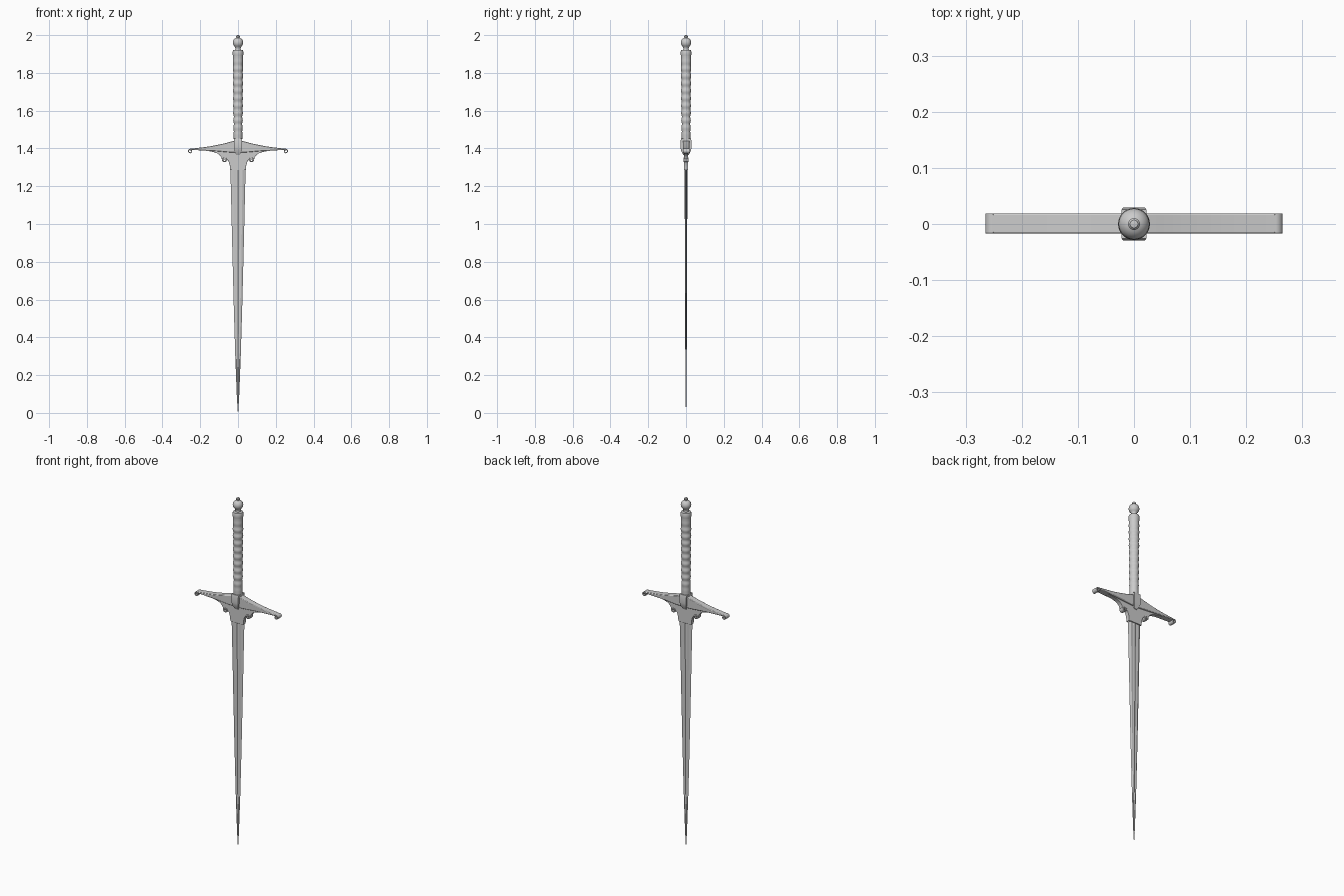
import bpy, bmesh, math
from mathutils import Vector

if "Cube" in bpy.data.objects:
    bpy.data.objects.remove(bpy.data.objects["Cube"])


def finish(name, bm, bevel=0.0, angle=35):
    bmesh.ops.recalc_face_normals(bm, faces=bm.faces)
    me = bpy.data.meshes.new(name)
    bm.to_mesh(me)
    bm.free()
    ob = bpy.data.objects.new(name, me)
    bpy.context.collection.objects.link(ob)
    bpy.ops.object.select_all(action='DESELECT')
    bpy.context.view_layer.objects.active = ob
    ob.select_set(True)
    bpy.ops.object.shade_smooth_by_angle(angle=math.radians(angle))
    if bevel:
        b = ob.modifiers.new("bevel", 'BEVEL')
        b.width, b.segments, b.limit_method = bevel, 2, 'ANGLE'
        b.angle_limit = math.radians(50)
    return ob


def loft(name, rings, angle=35):
    """Skin a stack of equal-length rings and cap both ends."""
    bm = bmesh.new()
    vs = [[bm.verts.new(p) for p in r] for r in rings]
    n = len(vs[0])
    for a, b in zip(vs, vs[1:]):
        for i in range(n):
            bm.faces.new((a[i], a[(i + 1) % n], b[(i + 1) % n], b[i]))
    bm.faces.new(vs[0])
    bm.faces.new(vs[-1])
    return finish(name, bm, 0, angle)


def lathe(name, prof, n=28):
    return loft(name, [[(r * math.cos(2 * math.pi * i / n), r * math.sin(2 * math.pi * i / n), z)
                        for i in range(n)] for r, z in prof])


def spline(pts, steps=5):
    """Smooth curve through (x, z) points."""
    p = [Vector(q) for q in pts]
    p = [2 * p[0] - p[1]] + p + [2 * p[-1] - p[-2]]
    out = []
    for a, b, c, d in zip(p, p[1:], p[2:], p[3:]):
        for k in range(steps):
            t = k / steps
            out.append(0.5 * (2 * b + (c - a) * t + (2 * a - 5 * b + 4 * c - d) * t * t
                              + (3 * b - a - 3 * c + d) * t ** 3))
    return out + [p[-2]]


def plate(name, outline, y0, y1, bevel):
    """Flat outline in x-z, extruded along y."""
    bm = bmesh.new()
    f = bm.faces.new([bm.verts.new((x, y0, z)) for x, z in outline])
    g = bmesh.ops.extrude_face_region(bm, geom=[f])['geom']
    bmesh.ops.translate(bm, vec=(0, y1 - y0, 0), verts=[v for v in g if isinstance(v, bmesh.types.BMVert)])
    return finish(name, bm, bevel)


def mirrored(side):
    return [(x, z) for x, z in side] + [(-x, z) for x, z in reversed(side) if x > 1e-6]


def scroll(name, cx, cz, r, start, turn, y0, y1, width):
    """Curled ribbon spiralling in towards (cx, cz)."""
    outer, inner = [], []
    n = 24
    for k in range(n + 1):
        t = k / n
        a = math.radians(start + turn * t)
        ro = r * (1 - 0.35 * t)
        ri = ro - width * (1 - 0.3 * t)
        outer.append((cx + ro * math.cos(a), cz + ro * math.sin(a)))
        inner.append((cx + ri * math.cos(a), cz + ri * math.sin(a)))
    return plate(name, outer + inner[::-1], y0, y1, 0.001)


def both_sides(fn, name, *args):
    ob = fn(name, *args)
    m = ob.modifiers.new("mirror", 'MIRROR')
    m.use_axis[0] = True
    return ob


# blade: flattened section with shallow hollows beside a central ridge
rings = []
for z, w, h in [(0, .0008, .0006), (.08, .006, .0025), (.3, .0145, .0038), (.55, .022, .005),
                (.9, .031, .0062), (1.2, .038, .0072), (1.3, .041, .0078), (1.39, .044, .008)]:
    half = [(w, 0), (w * .62, h * .75), (w * .22, h * .6), (0, h), (-w * .22, h * .6), (-w * .62, h * .75)]
    rings.append([(x, y, z) for x, y in half] + [(-x, -y, z) for x, y in half])
loft("blade", rings, 15)

# crossguard bar with swept arms
top = spline([(0, 1.445), (.03, 1.438), (.08, 1.425), (.15, 1.411), (.22, 1.402), (.254, 1.3985)])
low = spline([(.25, 1.392), (.2, 1.39), (.12, 1.386), (.05, 1.38), (0, 1.378)])
bar = [tuple(p) for p in top + low[:-1]] + [(0, 1.378)]
right_half = bar[1:-1]
outline = [bar[0]] + right_half + [bar[-1]] + [(-x, z) for x, z in reversed(right_half)]
plate("crossguard", outline, -.017, .019, .003)

# curled ends of the crossguard
both_sides(scroll, "guard_scroll", .2525, 1.3855, .0135, 100, -400, -.017, .019, .006)

# lower flare running from the arms into the blade
flare = spline([(.2, 1.391), (.15, 1.385), (.115, 1.376), (.095, 1.362), (.086, 1.345)])
flare += spline([(.079, 1.338), (.066, 1.342), (.052, 1.335), (.044, 1.312), (.041, 1.285)])
plate("blade_flare", mirrored([tuple(p) for p in flare]), -.011, .011, .002)
both_sides(scroll, "flare_scroll", .071, 1.341, .015, 20, -400, -.014, .014, .007)

# centre block, tapered below, with a raised pointed boss front and back
blk = [(.010, .014, 1.365), (.019, .027, 1.39), (.020, .029, 1.405), (.020, .029, 1.438), (.022, .026, 1.452)]
loft("guard_block", [[(x, y, z), (-x, y, z), (-x, -y, z), (x, -y, z)] for x, y, z in blk])

# rippled grip
prof = [(.022, 1.43), (.0225, 1.45)]
n = 120
for k in range(n + 1):
    t = k / n
    fade = min(1, 6 * t, 6 * (1 - t))
    prof.append((.0228 + .004 * t + .0016 * fade * math.sin(t * 11 * 2 * math.pi), 1.46 + .43 * t))
prof += [(.0285, 1.897), (.0285, 1.912), (.026, 1.92), (.016, 1.922)]
lathe("grip", prof)

# ball pommel with neck and small finial
prof = [(.016, 1.918), (.0135, 1.926), (.015, 1.933)]
prof += [(.0275 * math.cos(math.radians(a)), 1.96 + .0275 * math.sin(math.radians(a))) for a in range(-50, 71, 10)]
prof += [(.0085, 1.988), (.0105, 1.991), (.0105, 1.995), (.007, 1.999), (.001, 2.0)]
lathe("pommel", prof)
